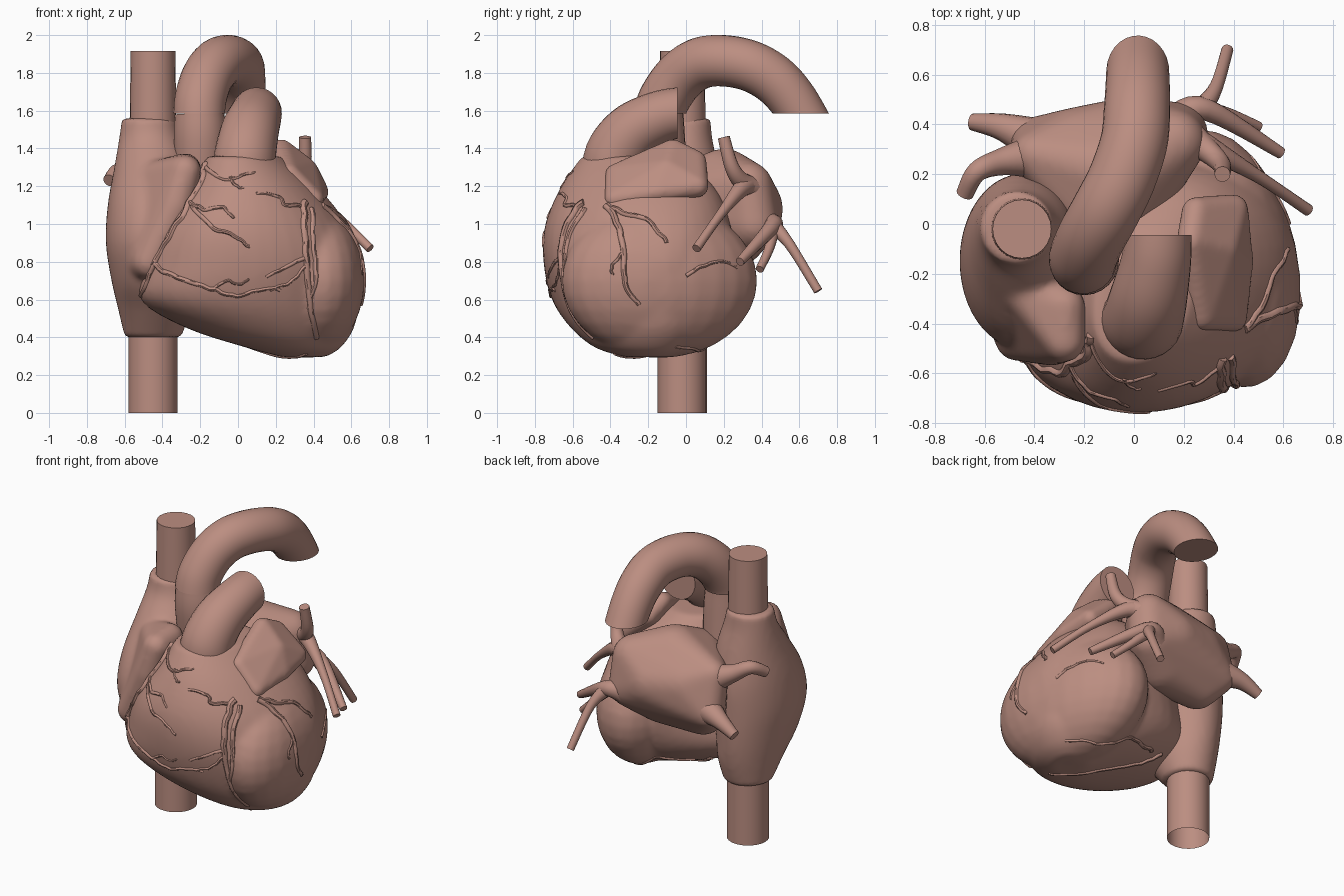
import bpy, bmesh, math, random
from mathutils import Vector, Matrix, Euler
from mathutils.bvhtree import BVHTree

if "Cube" in bpy.data.objects:
    bpy.data.objects.remove(bpy.data.objects["Cube"])

random.seed(4)
flesh = bpy.data.materials.new("flesh")
flesh.diffuse_color = (0.50, 0.27, 0.22, 1)
flesh.use_nodes = True
flesh.node_tree.nodes["Principled BSDF"].inputs["Base Color"].default_value = flesh.diffuse_color


def spline(pts, n=6):
    """Smooth Catmull-Rom resampling of tuples of any length."""
    ext = [pts[0]] + list(pts) + [pts[-1]]
    out = []
    for i in range(len(pts) - 1):
        for t in (k / n for k in range(n)):
            out.append(tuple(0.5 * (2 * b + (c - a) * t + (2 * a - 5 * b + 4 * c - d) * t * t
                       + (3 * b - a - 3 * c + d) * t ** 3) for a, b, c, d in zip(*ext[i:i + 4])))
    return out + [tuple(pts[-1])]


def finish(ob, angle=45):
    """Apply modifiers, shade smooth and colour."""
    bpy.ops.object.select_all(action='DESELECT')
    bpy.context.view_layer.objects.active = ob
    ob.select_set(True)
    bpy.ops.object.convert(target='MESH')
    ob = bpy.context.object
    bpy.ops.object.shade_smooth_by_angle(angle=math.radians(angle))
    ob.data.materials.clear()
    ob.data.materials.append(flesh)
    return ob


def add_loft(bm, sections, power=2.2, skew=0.0, n=40):
    """Stack of rounded sections given as (x0, x1, y0, y1, z)."""
    rings = []
    for x0, x1, y0, y1, z in spline(sections, 4):
        ring = []
        for i in range(n):
            c, s = math.cos(2 * math.pi * i / n), math.sin(2 * math.pi * i / n)
            dy = (y1 - y0) / 2 * math.copysign(abs(s) ** (2 / power), s)
            dx = (x1 - x0) / 2 * math.copysign(abs(c) ** (2 / power), c) + skew * dy
            ring.append(bm.verts.new(((x0 + x1) / 2 + dx, (y0 + y1) / 2 + dy, z)))
        rings.append(ring)
    for a, b in zip(rings, rings[1:]):
        for i in range(n):
            bm.faces.new((a[i], a[(i + 1) % n], b[(i + 1) % n], b[i]))
    bm.faces.new(rings[0][::-1])
    bm.faces.new(rings[-1])


def add_blob(bm, center, radii, rot=(0, 0, 0)):
    m = Matrix.LocRotScale(Vector(center), Euler([math.radians(r) for r in rot]), Vector(radii))
    bmesh.ops.create_uvsphere(bm, u_segments=24, v_segments=16, radius=1, matrix=m)


def add_hull(bm, balls):
    """Convex bag stretched over balls (x, y, z, r)."""
    for x, y, z, r in balls:
        add_blob(bm, (x, y, z), (r, r, r))
    res = bmesh.ops.convex_hull(bm, input=bm.verts[:])
    inner = {g for g in res["geom_interior"] if isinstance(g, bmesh.types.BMVert)}
    bmesh.ops.delete(bm, geom=list(inner), context='VERTS')


def fuse(name, bm, voxel=0.018, smooth=5):
    """Merge overlapping shells into one soft organic surface."""
    me = bpy.data.meshes.new(name)
    bm.to_mesh(me)
    bm.free()
    ob = bpy.data.objects.new(name, me)
    bpy.context.collection.objects.link(ob)
    r = ob.modifiers.new("remesh", 'REMESH')
    r.mode, r.voxel_size = 'VOXEL', voxel
    s = ob.modifiers.new("smooth", 'SMOOTH')
    s.factor, s.iterations = 0.5, smooth
    return finish(ob, 60)


def tubes(name, paths, sides=6, steps=6, cut=None, caps=True):
    """Tubes along paths of (x, y, z, radius); cut = (point, normal) trims flat."""
    cu = bpy.data.curves.new(name, 'CURVE')
    cu.dimensions, cu.bevel_depth, cu.bevel_resolution, cu.use_fill_caps = '3D', 1, sides, caps
    for path in paths:
        pts = spline(path, steps)
        sp = cu.splines.new('POLY')
        sp.points.add(len(pts) - 1)
        for q, p in zip(sp.points, pts):
            q.co, q.radius = (*p[:3], 1), p[3]
    ob = bpy.data.objects.new(name, cu)
    bpy.context.collection.objects.link(ob)
    ob = finish(ob)
    if cut:
        bm = bmesh.new()
        bm.from_mesh(ob.data)
        bmesh.ops.remove_doubles(bm, verts=bm.verts, dist=1e-5)
        bmesh.ops.bisect_plane(bm, geom=bm.verts[:] + bm.edges[:] + bm.faces[:],
                               plane_co=cut[0], plane_no=cut[1], clear_outer=True)
        bmesh.ops.holes_fill(bm, edges=[e for e in bm.edges if e.is_boundary], sides=0)
        bm.to_mesh(ob.data)
        bm.free()
        finish(ob)


# Ventricles: right chamber loft plus left chamber bulge
bm = bmesh.new()
add_loft(bm, [(0.24, 0.46, -0.32, -0.08, 0.295), (0.05, 0.54, -0.48, 0.02, 0.345),
              (-0.27, 0.61, -0.61, 0.14, 0.45), (-0.51, 0.64, -0.71, 0.21, 0.6),
              (-0.48, 0.65, -0.755, 0.24, 0.8), (-0.40, 0.57, -0.745, 0.24, 1.0),
              (-0.25, 0.41, -0.66, 0.15, 1.2), (-0.16, 0.22, -0.55, -0.05, 1.36)], 2.1, 0.15)
add_blob(bm, (0.36, -0.14, 0.70), (0.295, 0.53, 0.41), (0, 0, 13))
ventricles = fuse("ventricles", bm, smooth=9)

# Right atrium with its ear-shaped auricle
bm = bmesh.new()
add_hull(bm, [(-0.28, -0.47, 1.28, 0.085), (-0.28, -0.33, 1.29, 0.085), (-0.42, -0.28, 1.24, 0.1),
              (-0.33, -0.48, 1.1, 0.09), (-0.47, -0.46, 0.80, 0.09), (-0.5, -0.2, 0.8, 0.15)])
add_loft(bm, [(-0.60, -0.30, -0.17, 0.13, 0.40), (-0.635, -0.25, -0.30, 0.17, 0.55),
              (-0.67, -0.23, -0.43, 0.19, 0.7), (-0.70, -0.20, -0.50, 0.2, 0.9),
              (-0.69, -0.20, -0.45, 0.2, 1.1), (-0.655, -0.24, -0.31, 0.17, 1.3),
              (-0.63, -0.30, -0.19, 0.14, 1.45), (-0.615, -0.33, -0.16, 0.13, 1.56)], 2.0, 0.0)
right_atrium = fuse("right_atrium", bm, smooth=6)

# Left atrium: four-cornered bag drawn out toward the lung veins
bm = bmesh.new()
add_hull(bm, [(0.16, 0.33, 1.20, 0.13), (0.17, 0.36, 1.0, 0.13), (-0.4, 0.28, 1.2, 0.09),
              (-0.4, 0.33, 0.96, 0.10), (-0.06, 0.2, 1.22, 0.18), (0, 0.25, 0.95, 0.18),
              (-0.1, 0.05, 1.13, 0.2), (0.0, 0.33, 1.08, 0.185), (-0.3, 0.24, 0.9, 0.14),
              (-0.22, 0.29, 1.1, 0.18)])
fuse("left_atrium", bm, smooth=12)

# Left auricle: sloping flap
bm = bmesh.new()
add_hull(bm, [(0.25, 0.05, 1.33, 0.06), (0.27, -0.37, 1.26, 0.06), (0.40, -0.38, 1.13, 0.055),
              (0.40, 0.06, 1.20, 0.06), (0.23, -0.07, 1.39, 0.06), (0.36, -0.10, 1.29, 0.06),
              (0.42, -0.15, 1.17, 0.06)])
left_auricle = fuse("left_auricle", bm, 0.014, 8)

# Great vessels
tubes("inferior_vena_cava", [[(-0.45, -0.02, 0, 0.13), (-0.45, -0.02, 0.45, 0.13)]], 10, caps=False)
tubes("superior_vena_cava", [[(-0.45, -0.02, 1.5, 0.124), (-0.45, -0.02, 1.915, 0.118)]], 10, 1)
tubes("aortic_root", [[(-0.2, -0.12, 1.2, 0.13), (-0.2, -0.145, 1.45, 0.14),
                       (-0.205, -0.145, 1.585, 0.132)]], 10)
tubes("aorta", [[(-0.205, -0.15, 1.54, 0.137), (-0.2, -0.12, 1.65, 0.137),
                 (-0.165, -0.04, 1.77, 0.137), (-0.11, 0.06, 1.845, 0.137),
                 (-0.05, 0.18, 1.865, 0.136), (0.0, 0.33, 1.84, 0.135),
                 (0.012, 0.46, 1.77, 0.133), (0.015, 0.56, 1.665, 0.129),
                 (0.015, 0.65, 1.52, 0.125), (0.015, 0.69, 1.44, 0.125)]],
      12, 6, ((0, 0, 1.585), (0, 0, -1)))
tubes("pulmonary_trunk", [[(0.03, -0.34, 1.2, 0.175), (0.035, -0.38, 1.34, 0.165),
                           (0.06, -0.29, 1.48, 0.155), (0.09, -0.14, 1.565, 0.14),
                           (0.1, 0.0, 1.595, 0.132), (0.1, 0.1, 1.6, 0.132)]],
      12, 6, ((0, -0.045, 0), (0, 1, 0)))

# Lung veins
tubes("left_pulmonary_veins", [
    [(0.18, 0.36, 1.15, 0.07), (0.29, 0.31, 1.2, 0.05), (0.5, 0.19, 1.06, 0.026), (0.70, 0.055, 0.87, 0.024)],
    [(0.2, 0.37, 1.18, 0.07), (0.30, 0.29, 1.23, 0.048), (0.35, 0.24, 1.31, 0.038), (0.355, 0.2, 1.46, 0.032)],
    [(0.18, 0.42, 0.98, 0.07), (0.29, 0.46, 0.99, 0.045), (0.59, 0.285, 0.8, 0.024)],
    [(0.27, 0.46, 0.99, 0.045), (0.33, 0.55, 0.89, 0.028), (0.375, 0.7, 0.645, 0.024)],
    [(0.27, 0.46, 0.98, 0.04), (0.38, 0.44, 0.87, 0.026), (0.5, 0.39, 0.76, 0.022)]], 5)
tubes("right_pulmonary_veins", [
    [(-0.4, 0.27, 1.17, 0.09), (-0.53, 0.25, 1.23, 0.055), (-0.63, 0.21, 1.28, 0.042), (-0.68, 0.12, 1.23, 0.035)],
    [(-0.4, 0.34, 0.99, 0.09), (-0.53, 0.39, 0.96, 0.055), (-0.65, 0.41, 0.9, 0.034)]], 5)

# Coronary vessels: flat paths projected onto the heart surface
dg = bpy.context.evaluated_depsgraph_get()
trees = [BVHTree.FromObject(o, dg) for o in (ventricles, right_atrium, left_auricle)]
VIEWS = {"front": lambda a, b: ((a, -3, b), (0, 1, 0)), "side": lambda a, b: ((3, a, b), (-1, 0, 0)),
         "below": lambda a, b: ((a, b, -3), (0, 0, 1))}


def coronary(name, view, routes):
    paths = []
    for radius, pts in routes:
        path, j = [], 0.2 * radius + 0.002
        for i, (a, b) in enumerate(spline(pts, 4)):
            o, d = VIEWS[view](a + random.uniform(-j, j), b + random.uniform(-j, j))
            hits = [h for h in (t.ray_cast(Vector(o), Vector(d)) for t in trees) if h[0]]
            if hits:
                p, nrm = min(hits, key=lambda h: h[3])[:2]
                path.append((*(p - nrm * radius * 0.15), radius * (1 - 0.45 * i / (4 * len(pts)))))
        if len(path) > 2:
            paths.append(path)
    tubes(name, paths, 2, 2)


coronary("right_coronary_artery", "front", [
    (.023, [(-.17, 1.32), (-.2, 1.22), (-.28, 1.07), (-.37, .93), (-.45, .78), (-.515, .62)]),
    (.012, [(-.17, 1.3), (-.08, 1.24), (0, 1.25), (.09, 1.28)]),
    (.009, [(-.04, 1.25), (-.01, 1.2), (.03, 1.19)]),
    (.013, [(-.26, 1.12), (-.18, 1.08), (-.08, 1.09), (-.02, 1.03)]),
    (.013, [(-.24, 1.09), (-.13, .98), (-.02, .94), (.06, .88)]),
    (.015, [(-.46, .8), (-.38, .74), (-.25, .69), (-.12, .65), (.0, .62), (.14, .66), (.22, .65)]),
    (.009, [(-.14, .65), (-.06, .7), (0, .68), (.06, .71)])])
coronary("left_descending_artery", "front", [
    (.022, [(.35, 1.12), (.35, .95), (.37, .75), (.38, .58), (.42, .39)]),
    (.017, [(.39, 1.08), (.4, .9), (.41, .72), (.37, .55)]),
    (.012, [(.35, 1.1), (.26, 1.1), (.2, 1.15), (.1, 1.16)]),
    (.012, [(.36, .82), (.25, .77), (.15, .72)]),
    (.011, [(.37, .8), (.29, .7), (.17, .65)])])
coronary("left_side_arteries", "side", [
    (.019, [(-.42, 1.1), (-.35, .97), (-.33, .8), (-.31, .65), (-.25, .57)]),
    (.017, [(-.42, 1.1), (-.3, 1.05), (-.2, 1.02), (-.1, .9)]),
    (.01, [(-.33, .85), (-.39, .78), (-.39, .73)]),
    (.011, [(0, .73), (.1, .78), (.2, .8), (.27, .77)])])
coronary("posterior_arteries", "below", [
    (.017, [(-.2, .02), (-.1, -.05), (.08, -.13), (.25, -.25), (.36, -.38)]),
    (.014, [(-.1, .05), (.05, .1), (.2, .12), (.4, .05), (.5, -.05)])])
